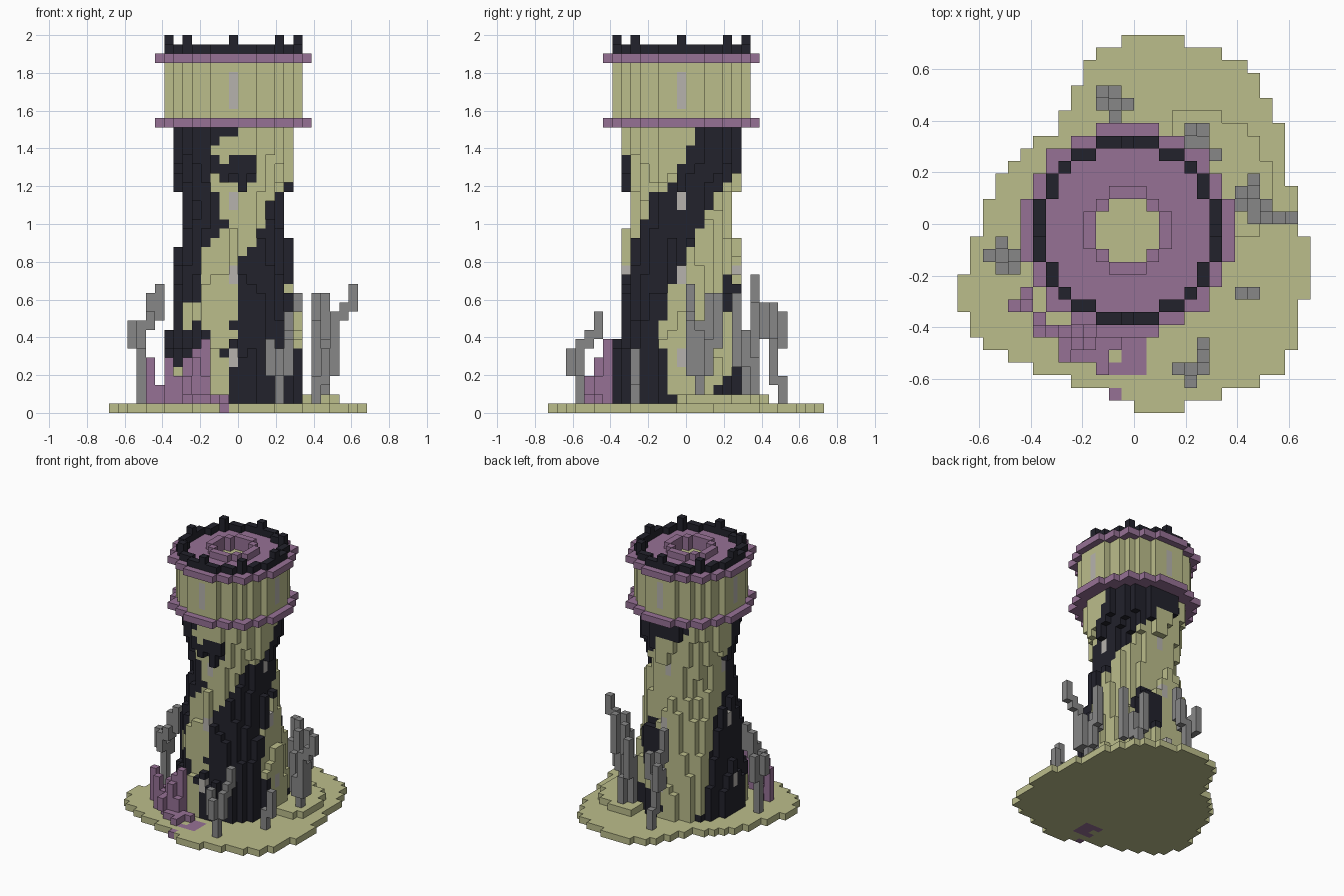
import bpy, bmesh, math, random
from mathutils import Vector

cube = bpy.data.objects.get("Cube")
if cube:
    bpy.data.objects.remove(cube)

V = 2 / 41          # edge of one block
AXIS = -1           # block column on the tower axis
rng = random.Random(4)

COLOURS = {
    "sandstone": (0.50, 0.51, 0.26),
    "plum": (0.305, 0.165, 0.30),
    "charcoal": (0.016, 0.016, 0.025),
    "ash_grey": (0.245, 0.245, 0.245),
    "window_grey": (0.47, 0.45, 0.42),
}
names = list(COLOURS)
materials = []
for name, rgb in COLOURS.items():
    m = bpy.data.materials.new(name)
    m.use_nodes = True
    m.diffuse_color = (*rgb, 1)
    bsdf = m.node_tree.nodes["Principled BSDF"]
    bsdf.inputs["Base Color"].default_value = (*rgb, 1)
    bsdf.inputs["Roughness"].default_value = 0.9
    materials.append(m)

blocks = {}         # (i, j, k) -> (part, colour)


def put(part, colour, i, j, k):
    blocks.setdefault((i, j, k), (part, colour))


def disc(radius, inner=-1):
    """Offsets of the blocks between two radii."""
    n = int(radius) + 1
    for a in range(-n, n + 1):
        for b in range(-n, n + 1):
            if inner < math.hypot(a, b) <= radius:
                yield a, b


def layers(part, colour, radius, k0, k1, inner=-1):
    for a, b in disc(radius, inner):
        for k in range(k0, k1):
            put(part, colour, AXIS + a, AXIS + b, k)


def columns(part, colour, cols):
    """Upright runs of blocks: i, j, first layer, end layer."""
    for i, j, k0, k1 in cols:
        for k in range(k0, k1):
            put(part, colour, i, j, k)


def ramp(points, z):
    for (z0, a0), (z1, a1) in zip(points, points[1:]):
        if z <= z1:
            return a0 + (a1 - a0) * (z - z0) / (z1 - z0)
    return points[-1][1]


def turn(a, b):
    return abs((a - b + 180) % 360 - 180)


# Ground: left and right end of each row, front to back
left = [0, -2, -5, -8, -10, -12, -13, -13, -14, -14, -14, -13, -13, -13, -12,
        -12, -12, -11, -11, -10, -9, -8, -6, -6, -5, -5, -4, -4, -3, -1]
right = [4, 7, 10, 12, 12, 13, 13, 13, 13, 14, 14, 14, 14, 14, 13,
         13, 13, 13, 12, 12, 12, 12, 12, 11, 11, 10, 10, 9, 7, 4]
stain = {(-1, -10), (0, -10), (-1, -11), (0, -11), (-2, -10),
         (-2, -12), (-1, -12), (0, -12), (-2, -14)}
for row, (x0, x1) in enumerate(zip(left, right)):
    j = row - 15
    for i in range(x0, x1):
        put("ground", "plum" if (i, j) in stain else "sandstone", i, j, 0)

# Low mound beside the tower
for a, b in disc(6.5):
    if b >= -3 and 4 + a > 2:
        put("mound", "sandstone", 4 + a, 2 + b, 1)

# Shaft: waisted, with ragged column ends and two rising dark bands
band_a = [(0, -52), (0.7, -52), (0.95, -25), (1.1, 0), (1.25, 25), (1.5, 62)]
band_b = [(0, 168), (0.6, 185), (0.9, 212), (1.25, 212), (1.5, 235)]
blotches = [(-82, 1.28, 20, 0.09), (62, 0.13, 30, 0.10), (68, 0.56, 18, 0.17),
            (-128, 0.36, 16, 0.14), (100, 1.45, 22, 0.10)]
window_layers = {5, 6, 14, 15, 22, 23}


def shaft_colour(a, b, k):
    if k in window_layers and 0 in (a, b):
        return "window_grey"
    z = (k + 0.5) * V
    ang = math.degrees(math.atan2(b, a))
    wave = 6 * math.sin(9 * z + a) + 5 * math.sin(17 * z - 2 * b)
    dark = (turn(ang, ramp(band_a, z)) < 39 + wave
            or turn(ang, ramp(band_b, z)) < 36 + wave
            or any(math.hypot(turn(ang, t) / w, (z - c) / h) < 1
                   for t, c, w, h in blotches))
    return "charcoal" if dark else "sandstone"


for a, b in disc(7.6):
    d = math.hypot(a, b)
    wobble = rng.uniform(-2.5, 2.5)
    foot = ramp([(0, 31), (5.5, 31), (5.6, 20), (6.5, 13), (7.1, 8), (7.7, 4)], d)
    neck = ramp([(0, 0), (5.5, 0), (5.6, 22), (6.5, 27), (6.6, 40), (9, 40)], d)
    for k in range(1, 31):
        if k < foot + wobble or k >= neck + wobble / 2:
            put("shaft", shaft_colour(a, b, k), AXIS + a, AXIS + b, k)

# Head: two ledges, wall with windows, roof with a sunken centre
layers("lower_ledge", "plum", 8.5, 31, 32)
for a, b in disc(7.5):
    for k in range(32, 38):
        glass = 0 in (a, b) and max(abs(a), abs(b)) == 7 and 33 <= k <= 36
        put("head_wall", "window_grey" if glass else "sandstone",
            AXIS + a, AXIS + b, k)
layers("roof", "plum", 8.5, 38, 39, inner=2.5)
layers("roof_curb", "plum", 3.5, 39, 40, inner=2.5)

# Dark parapet with eight merlons
inside = set(disc(7.5))
for a, b in inside:
    if any(n not in inside for n in ((a + 1, b), (a - 1, b), (a, b + 1), (a, b - 1))):
        put("parapet", "charcoal", AXIS + a, AXIS + b, 39)
        if (abs(a), abs(b)) in {(7, 0), (0, 7), (5, 5)}:
            put("merlons", "charcoal", AXIS + a, AXIS + b, 40)

# Dead trees around the tower
columns("right_tree", "ash_grey", [
    (-11, -3, 1, 8), (-11, -2, 6, 10), (-12, -3, 7, 10), (-11, -4, 7, 10),
    (-10, -4, 9, 11), (-10, -3, 9, 13), (-9, -3, 10, 14)])
columns("left_tree", "ash_grey", [
    (9, 1, 1, 7), (8, 1, 4, 10), (8, 2, 7, 13), (9, 2, 4, 8), (9, 3, 7, 13),
    (10, 1, 4, 9), (9, 0, 4, 7), (10, 0, 4, 11), (11, 0, 10, 12), (12, 0, 11, 14)])
columns("back_tree", "ash_grey", [
    (-2, 10, 1, 4), (-2, 9, 3, 9), (-3, 10, 7, 11), (-3, 9, 7, 10),
    (-1, 9, 8, 12), (-2, 8, 8, 12), (-2, 7, 10, 15)])
columns("back_left_tree", "ash_grey", [
    (4, 6, 1, 9), (5, 6, 5, 9), (4, 7, 6, 12), (5, 7, 2, 6), (6, 5, 5, 13)])
columns("front_tree", "ash_grey", [
    (4, -12, 1, 5), (4, -13, 4, 7), (3, -12, 4, 8), (5, -12, 4, 8),
    (5, -11, 7, 9), (5, -10, 8, 11)])
columns("small_tree", "ash_grey", [(8, -6, 1, 4), (9, -6, 3, 7)])

# Creeping growth at the front right foot
columns("creeper", "plum", [
    (-10, -7, 1, 6), (-9, -7, 1, 3), (-9, -6, 1, 2), (-8, -8, 1, 4),
    (-8, -9, 1, 6), (-7, -9, 1, 4), (-6, -9, 1, 6), (-6, -10, 1, 4),
    (-5, -10, 1, 6), (-4, -9, 1, 8), (-5, -9, 3, 7), (-4, -10, 1, 4),
    (-5, -11, 1, 2), (-6, -11, 2, 4), (-4, -11, 1, 2), (-3, -11, 1, 2),
    (-3, -10, 1, 2), (-2, -10, 1, 2), (-3, -12, 1, 2)])

# Turn each part into a mesh of its exposed block faces
parts = {}
for cell, (part, colour) in blocks.items():
    parts.setdefault(part, []).append((cell, colour))

for part, cells in parts.items():
    bm = bmesh.new()
    cache = {}
    for cell, colour in cells:
        for axis in range(3):
            u, w = (axis + 1) % 3, (axis + 2) % 3
            for side in (0, 1):
                near = list(cell)
                near[axis] += 2 * side - 1
                if tuple(near) in blocks:
                    continue
                corners = []
                for du, dw in ((0, 0), (1, 0), (1, 1), (0, 1)):
                    p = list(cell)
                    p[axis] += side
                    p[u] += du
                    p[w] += dw
                    key = tuple(p)
                    if key not in cache:
                        cache[key] = bm.verts.new(Vector(key) * V)
                    corners.append(cache[key])
                face = bm.faces.new(corners if side else corners[::-1])
                face.material_index = names.index(colour)
    mesh = bpy.data.meshes.new(part)
    bm.to_mesh(mesh)
    bm.free()
    for m in materials:
        mesh.materials.append(m)
    bpy.context.collection.objects.link(bpy.data.objects.new(part, mesh))
